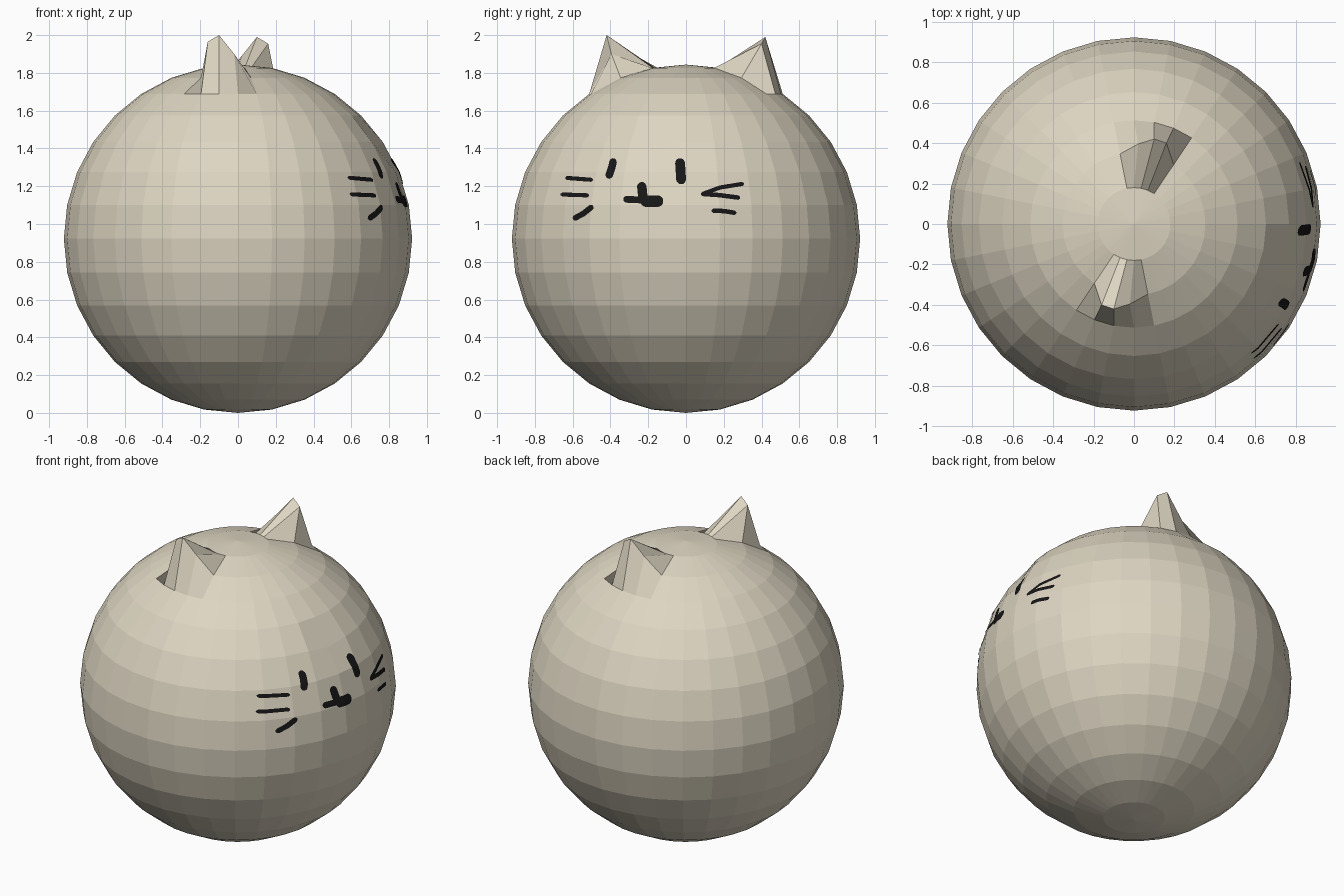
import bpy, bmesh, math
from mathutils import Vector
from mathutils.bvhtree import BVHTree

if "Cube" in bpy.data.objects:
    bpy.data.objects.remove(bpy.data.objects["Cube"])

R = 0.922


def material(name, rgb):
    m = bpy.data.materials.new(name)
    m.diffuse_color = (*rgb, 1)
    m.use_nodes = True
    m.node_tree.nodes["Principled BSDF"].inputs["Base Color"].default_value = m.diffuse_color
    return m


def add_object(name, bm, mat):
    me = bpy.data.meshes.new(name)
    bm.to_mesh(me)
    me.materials.append(mat)
    ob = bpy.data.objects.new(name, me)
    bpy.context.collection.objects.link(ob)
    return ob


beige = material("warm beige", (0.73, 0.67, 0.54))
black = material("ink black", (0.008, 0.008, 0.009))

# Round body: flat-faced ball
body = bmesh.new()
bmesh.ops.create_uvsphere(body, u_segments=32, v_segments=16, radius=R)
bmesh.ops.translate(body, verts=body.verts, vec=(0, 0, R))


def ball_vert(lat, azimuth):
    a, b = math.radians(lat), math.radians(azimuth)
    p = Vector((R * math.cos(a) * math.cos(b), R * math.cos(a) * math.sin(b),
                R + R * math.sin(a)))
    return min(body.verts, key=lambda v: (v.co - p).length)


# Ears: three neighbouring vertices pulled up, repeated half a turn around
tips = [(-0.02, -0.395, 1.90), (-0.10, -0.42, 2.0), (-0.16, -0.40, 1.965)]
moves = []
for turn, sign in ((0, 1), (180, -1)):
    for i, (x, y, z) in enumerate(tips):
        moves.append((ball_vert(67.5, -90 - 11.25 * i + turn),
                      Vector((sign * x, sign * y, z - (0.01 if turn else 0)))))
for v, co in moves:
    v.co = co
# Slight dent above the face
ball_vert(33.75, -11.25).co *= 0.985

body.normal_update()
tree = BVHTree.FromBMesh(body)
add_object("body_with_ears", body, beige)


def stroke(bm, points, width, cols=4):
    """Round-ended stroke drawn in (y, z) and laid on the +x side of the ball."""
    pts = [Vector(p) for p in points]
    lens = [(b - a).length for a, b in zip(pts, pts[1:])]
    total, h = sum(lens), width / 2
    n = max(8, int(total / 0.008))
    rows = []
    for i in range(n + 1):
        d = s = total * i / n
        k = 0
        while k < len(lens) - 1 and d > lens[k]:
            d -= lens[k]
            k += 1
        t = (pts[k + 1] - pts[k]).normalized()
        end = min(s, total - s, h)
        w = h * max(0.35, math.sqrt(max(0, 1 - (1 - end / h) ** 2)))
        c = pts[k] + t * d
        side = Vector((-t.y, t.x))
        row = []
        for j in range(cols + 1):
            q = c + side * w * (1 - 2 * j / cols)
            hit, normal, _, _ = tree.ray_cast(Vector((2, q.x, q.y)), Vector((-1, 0, 0)))
            row.append(bm.verts.new(hit + normal * 0.005))
        rows.append(row)
    for a, b in zip(rows, rows[1:]):
        for j in range(cols):
            f = bm.faces.new((a[j], a[j + 1], b[j + 1], b[j]))
            f.normal_update()
            if f.normal.x < 0:
                f.normal_flip()


# Painted face strokes
features = {
    "eyes": [([(-0.38, 1.345), (-0.39, 1.30), (-0.41, 1.24)], 0.04),
             ([(-0.032, 1.345), (-0.024, 1.21)], 0.052)],
    "nose_and_mouth": [([(-0.235, 1.22), (-0.225, 1.12)], 0.05),
                       ([(-0.33, 1.13), (-0.22, 1.125)], 0.036),
                       ([(-0.24, 1.12), (-0.12, 1.12)], 0.06)],
    "left_whiskers": [([(-0.635, 1.243), (-0.49, 1.232)], 0.022),
                      ([(-0.66, 1.155), (-0.51, 1.15)], 0.022),
                      ([(-0.595, 1.025), (-0.54, 1.055), (-0.49, 1.095)], 0.03)],
    "right_whiskers": [([(0.08, 1.155), (0.18, 1.192), (0.305, 1.212)], 0.022),
                       ([(0.08, 1.158), (0.17, 1.152), (0.285, 1.137)], 0.024),
                       ([(0.135, 1.07), (0.20, 1.068), (0.265, 1.057)], 0.024)],
}
for name, strokes in features.items():
    bm = bmesh.new()
    for points, width in strokes:
        stroke(bm, points, width)
    add_object(name, bm, black)
